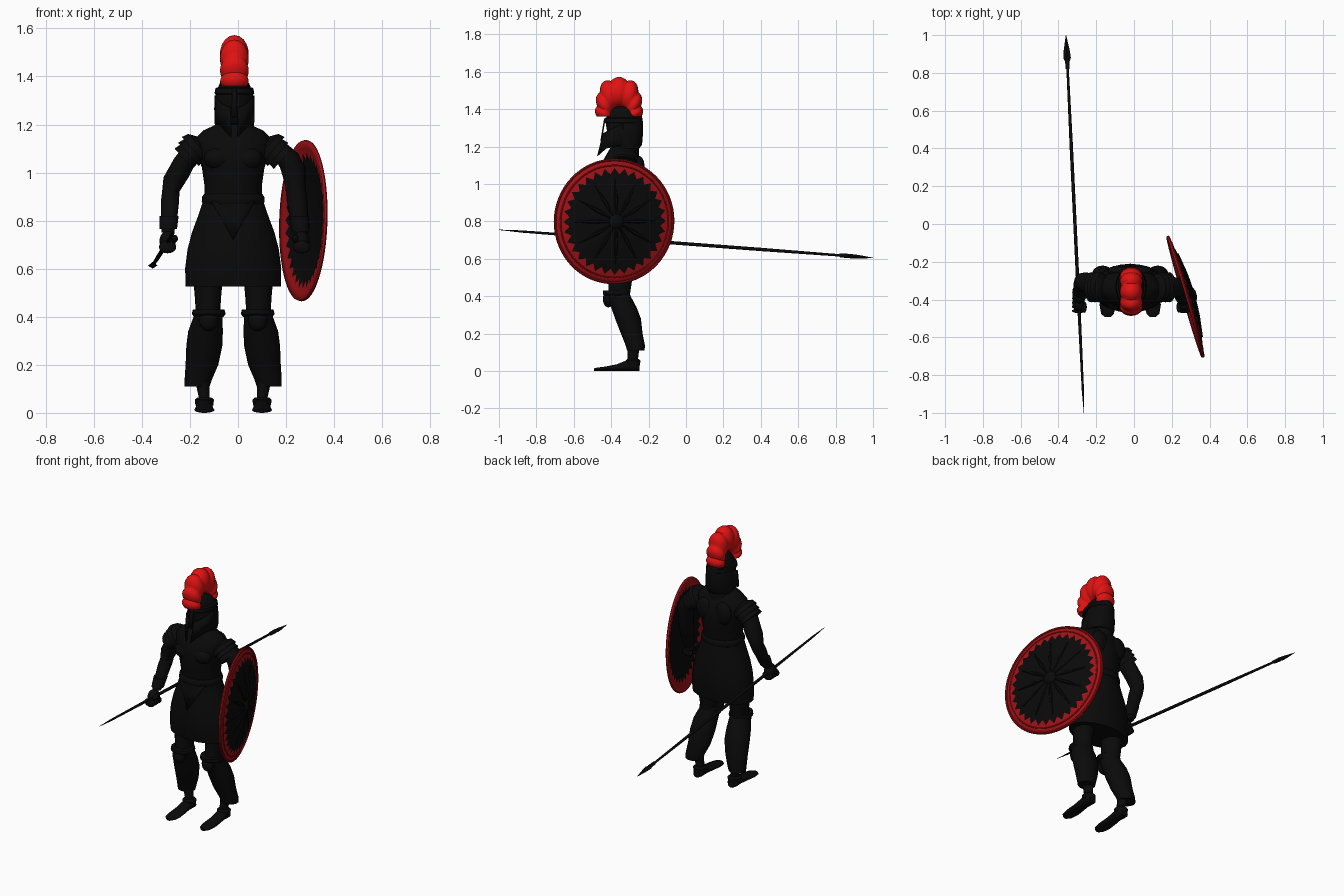
import bpy, bmesh, math
from math import sin, cos, pi, tau
from mathutils import Vector as V

default = bpy.data.objects.get("Cube")
if default:
    bpy.data.objects.remove(default, do_unlink=True)

X, Y, Z = V((1, 0, 0)), V((0, 1, 0)), V((0, 0, 1))
MID = -0.02  # body centre line


def material(name, r, g, b):
    m = bpy.data.materials.new(name)
    m.use_nodes = True
    m.diffuse_color = (r, g, b, 1)
    m.node_tree.nodes["Principled BSDF"].inputs["Base Color"].default_value = (r, g, b, 1)
    return m


BLACK = material("black armour", .003, .003, .003)
RED = material("crest red", .75, .006, .006)
RIM = material("shield red", .36, .006, .008)


def finish(name, bm, *mats, smooth=40):
    bmesh.ops.recalc_face_normals(bm, faces=bm.faces)
    mesh = bpy.data.meshes.new(name)
    bm.to_mesh(mesh)
    bm.free()
    ob = bpy.data.objects.new(name, mesh)
    bpy.context.collection.objects.link(ob)
    for m in mats:
        mesh.materials.append(m)
    bpy.ops.object.select_all(action='DESELECT')
    ob.select_set(True)
    bpy.context.view_layer.objects.active = ob
    bpy.ops.object.shade_smooth_by_angle(angle=math.radians(smooth))
    return ob


def ellipse(c, a, b, n=20):
    return [V(c) + a * cos(tau * i / n) + b * sin(tau * i / n) for i in range(n)]


def skin(name, rings, mat=BLACK, cap=True, smooth=40):
    """Bridge a list of point rings into one surface."""
    bm = bmesh.new()
    rows = [[bm.verts.new(p) for p in ring] for ring in rings]
    n = len(rows[0])
    for lo, hi in zip(rows, rows[1:]):
        for i in range(n):
            j = (i + 1) % n
            bm.faces.new((lo[i], lo[j], hi[j], hi[i]))
    if cap:
        bm.faces.new(rows[0])
        bm.faces.new(rows[-1])
    return finish(name, bm, mat, smooth=smooth)


def loft(name, stations, **kw):
    """Horizontal ellipses given as x, y, z, half width, half depth."""
    return skin(name, [ellipse((x, y, z), X * rx, Y * ry) for x, y, z, rx, ry in stations], **kw)


def ball(name, c, size):
    bm = bmesh.new()
    bmesh.ops.create_uvsphere(bm, u_segments=16, v_segments=10, radius=1)
    for v in bm.verts:
        v.co = V(c) + V(a * s for a, s in zip(v.co, size))
    return finish(name, bm, BLACK)


def plate(name, points, thickness=.008):
    bm = bmesh.new()
    bm.faces.new([bm.verts.new(p) for p in points])
    ob = finish(name, bm, BLACK)
    ob.modifiers.new("thickness", 'SOLIDIFY').thickness = thickness


# Torso, neck and flared skirt
loft("torso", [(MID, -.34, z, rx, ry) for z, rx, ry in (
    (.88, .118, .1), (.95, .12, .108), (1.02, .13, .12), (1.09, .155, .118),
    (1.14, .16, .095), (1.175, .125, .075), (1.2, .07, .06))])
loft("neck", [(MID, -.32, 1.15, .075, .07), (MID, -.315, 1.26, .06, .06)])
loft("skirt", [(MID, -.34, z, rx, ry) for z, rx, ry in (
    (.525, .198, .115), (.6, .2, .128), (.68, .19, .13), (.75, .172, .125),
    (.82, .146, .115), (.9, .119, .102), (.93, .117, .1))])
loft("belt", [(MID, -.34, z, r, r - .016) for z, r in (
    (.87, .126), (.88, .131), (.9, .129), (.91, .122))])
plate("belly_point", [(MID - .09, -.425, .88), (MID + .09, -.425, .88), (MID, -.473, .72)])
for side, word in ((-1, "right"), (1, "left")):
    ball(word + "_chest_muscle", (MID + side * .062, -.415, 1.06), (.06, .045, .048))
    ball(word + "_shoulder_blade", (MID + side * .065, -.25, 1.08), (.055, .03, .07))

# Helmet with face opening, nose guard and cheek guards
HX = -.015
loft("helmet", [(HX, y, z, rx, ry) for y, z, rx, ry in (
    (-.315, 1.19, .08, .065), (-.32, 1.21, .083, .085), (-.325, 1.27, .084, .095),
    (-.33, 1.33, .077, .1), (-.33, 1.37, .062, .093), (-.33, 1.4, .042, .075),
    (-.33, 1.415, .02, .035))])
loft("brow_band", [(HX, -.335, z, r, r + .022) for z, r in (
    (1.325, .078), (1.33, .083), (1.35, .079), (1.355, .072))])
plate("nose_guard", [(HX - .009, -.43, 1.35), (HX + .009, -.43, 1.35),
                     (HX + .013, -.45, 1.23), (HX - .013, -.45, 1.23)])
for side, word in ((-1, "right"), (1, "left")):
    plate(word + "_cheek_guard", [(HX + side * x, y, z) for x, y, z in (
        (.083, -.34, 1.32), (.06, -.41, 1.29), (.022, -.445, 1.27),
        (.018, -.475, 1.15), (.055, -.43, 1.19), (.083, -.34, 1.21))])

# Scalloped plume, swept as a fan over the helmet
LOBES, STEPS = 7, 8
plume = []
for i in range(LOBES * STEPS + 1):
    a = pi * i / (LOBES * STEPS)
    lobe = abs(sin(LOBES * a))
    ca, sa = cos(a), sin(a)
    reach = (abs(ca / .129) ** 2.8 + abs(sa / .212) ** 2.8) ** (-1 / 2.8)
    reach *= .92 + .08 * lobe
    inner = .035 + .02 * sa
    mid, half = (reach + inner) / 2, (reach - inner) / 2
    out = V((0, -ca, sa))
    plume.append(ellipse(V((HX, -.358, 1.36)) + out * mid, out * half, X * (.053 + .007 * lobe), 18))
skin("plume", plume, RED, smooth=50)

# Legs, greaves and feet
for side, word in ((-1, "right"), (1, "left")):
    def leg(name, rows, **kw):
        loft(word + name, [(MID + side * x, y, z, rx, ry) for x, y, z, rx, ry in rows], **kw)

    leg("_thigh", [(.105, -.345, .62, .07, .075), (.105, -.35, .5, .056, .064),
                   (.105, -.36, .38, .048, .056)])
    leg("_greave", [(.15, -.268, .11, .052, .047), (.145, -.272, .14, .057, .052),
                    (.13, -.29, .2, .068, .058), (.12, -.31, .28, .075, .069),
                    (.115, -.332, .34, .072, .068), (.105, -.36, .4, .06, .064),
                    (.102, -.372, .425, .064, .066)])
    leg("_knee_rim", [(.102, -.37, .4, .062, .064), (.102, -.373, .412, .07, .072),
                      (.102, -.375, .43, .066, .07)])
    ball(word + "_kneecap", (MID + side * .102, -.415, .385), (.04, .03, .045))
    leg("_ankle", [(.12, -.285, .02, .028, .032), (.12, -.285, .06, .022, .028),
                   (.13, -.28, .14, .03, .033)])
    leg("_ankle_cuff", [(.12, -.283, .03, .037, .036), (.12, -.283, .055, .04, .04),
                        (.12, -.283, .065, .028, .03)])
    skin(word + "_foot", [ellipse((MID + side * .12, y, h), X * w, Z * h, 16) for y, w, h in (
        (-.248, .022, .016), (-.265, .035, .024), (-.32, .034, .028), (-.37, .038, .018),
        (-.43, .042, .012), (-.475, .034, .009), (-.493, .015, .007))])

    # Layered shoulder plates
    down = V((side * .75, 0, -.66))
    across = V((side * .66, 0, .75))
    for k in range(3):
        c = V((MID + side * .13, -.335, 1.125)) + down * .027 * k
        skin(f"{word}_shoulder_plate_{k + 1}", [
            ellipse(c, Y * .04, across * .035),
            ellipse(c + down * .02, Y * .072, across * (.065 - .006 * k)),
            ellipse(c + down * .048, Y * .08, across * (.073 - .008 * k))])

# Arms
loft("right_arm", [(-.17, -.335, 1.13, .04, .05), (-.215, -.325, 1.06, .05, .055),
                   (-.258, -.308, .98, .052, .052), (-.28, -.305, .92, .036, .045),
                   (-.283, -.325, .88, .038, .046), (-.287, -.36, .81, .034, .036),
                   (-.292, -.39, .75, .026, .027)])
loft("left_arm", [(.14, -.335, 1.13, .05, .055), (.195, -.335, 1.08, .055, .055),
                  (.228, -.335, 1.02, .053, .052), (.238, -.34, .95, .042, .047),
                  (.246, -.355, .88, .043, .045), (.258, -.385, .78, .034, .036),
                  (.264, -.405, .72, .025, .027)])
loft("right_wrist_guard", [(-.287, -.36, .82, .04, .042), (-.29, -.385, .765, .036, .036)])
loft("left_wrist_guard", [(.254, -.375, .82, .042, .044), (.261, -.395, .755, .036, .036)])
for word, hx in (("right", -.293), ("left", .265)):
    ball(word + "_palm", (hx, -.42, .715), (.034, .042, .042))
    for k in range(4):
        ball(f"{word}_finger_{k + 1}", (hx, -.46 + .022 * k, .69), (.036, .012, .026))
    ball(word + "_thumb", (hx * .9, -.44, .725), (.014, .03, .016))

# Spear: tapered shaft and a flat leaf blade
BUTT, TIP = V((-.265, -1, .755)), V((-.36, 1, .605))


def along_spear(rows, n):
    return [ellipse(BUTT.lerp(TIP, t), X * w, Z * h, n) for t, w, h in rows]


skin("spear_shaft", along_spear([(0, .001, .001), (.06, .006, .006), (.3, .009, .009),
                                 (.7, .009, .009), (.95, .006, .006)], 12))
skin("spear_blade", along_spear([(.925, .008, .008), (.94, .02, .012), (.96, .016, .01),
                                 (1, .001, .001)], 4), smooth=10)
skin("spear_collar", along_spear([(.91, .01, .01), (.935, .012, .012)], 12))

# Round domed shield; the red band meets the black field in a toothed edge
CENTRE, RADIUS = V((.272, -.385, .8)), .335
up = V((.03, 0, 1)).normalized()
normal = V((.96, .28, -.029)).normalized()
over = normal.cross(up)
SEGS = 64


def on_shield(r, a, lift=0):
    dome = .045 * (1 - (r / RADIUS) ** 2)
    return CENTRE + (up * cos(a) + over * sin(a)) * r + normal * (dome + lift)


bm = bmesh.new()
rows = []
for k, r in enumerate((.03, .1, .18, .235, .27, .305, RADIUS)):
    tooth = .016 if k == 4 else 0
    rows.append([bm.verts.new(on_shield(r + tooth * (-1) ** i, tau * i / SEGS)) for i in range(SEGS)])
bm.faces.new(rows[0])
for k, (lo, hi) in enumerate(zip(rows, rows[1:])):
    for i in range(SEGS):
        j = (i + 1) % SEGS
        bm.faces.new((lo[i], lo[j], hi[j], hi[i])).material_index = int(k >= 4)
shield = finish("shield", bm, BLACK, RIM)
shield.modifiers.new("thickness", 'SOLIDIFY').thickness = .008

# Raised rim, centre boss and radial ribs
for name, r, w in (("shield_rim", RADIUS - .006, .007), ("shield_inner_band", .3, .004)):
    hoop = []
    for i in range(SEGS + 1):
        a = tau * i / SEGS
        out = up * cos(a) + over * sin(a)
        hoop.append(ellipse(on_shield(r, a), out * w, normal * w, 8))
    skin(name, hoop, RIM, cap=False)
skin("shield_boss", [ellipse(CENTRE + normal * (.04 + h), up * r, over * r)
                     for h, r in ((0, .045), (.012, .035), (.02, .015))])
for k in range(12):
    a = tau * k / 12
    side_way = over * cos(a) - up * sin(a)
    skin(f"shield_rib_{k + 1}", [ellipse(on_shield(r, a), side_way * w, normal * .007, 6)
                                 for r, w in ((.03, .004), (.12, .011), (.23, .002))])
